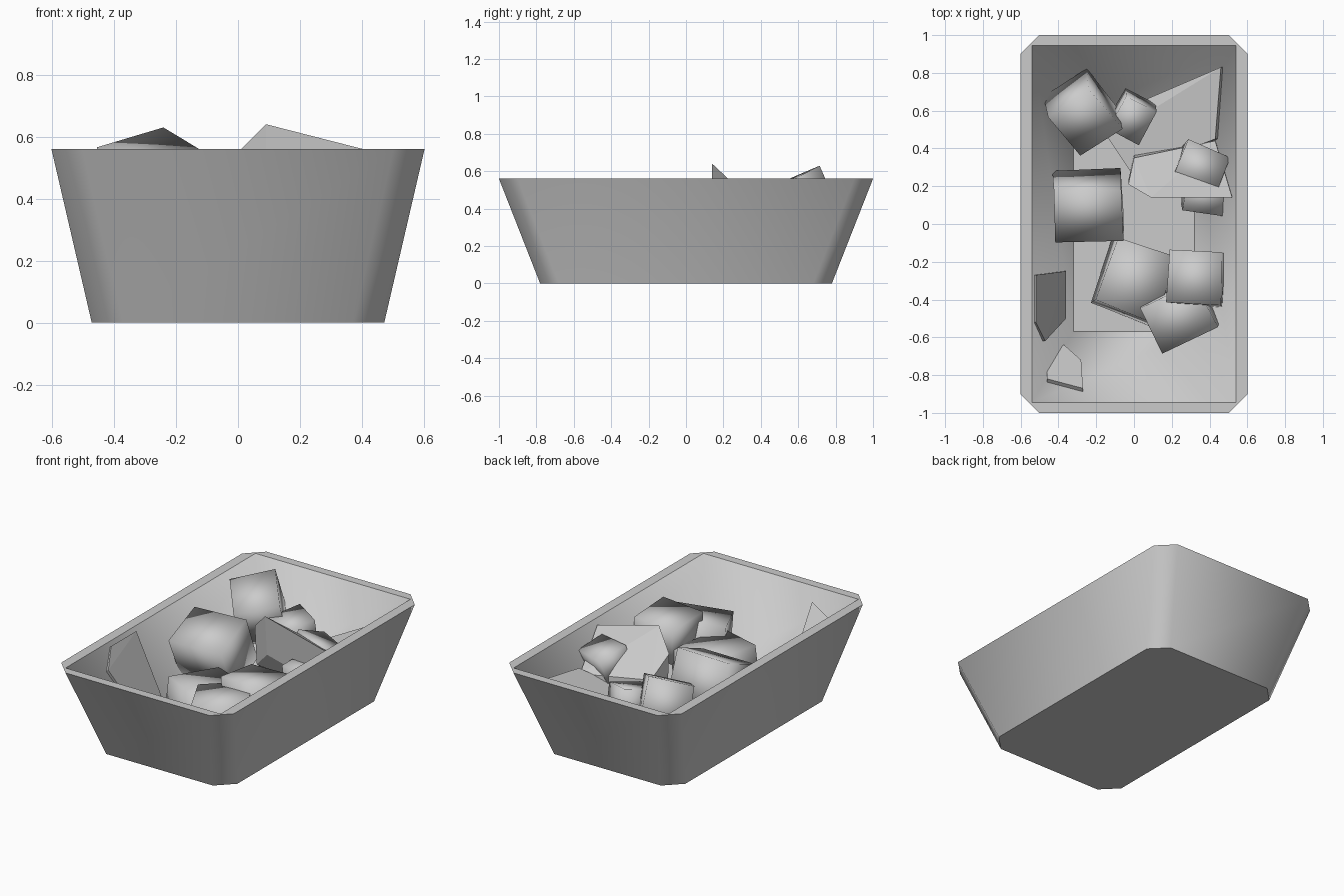
import bpy, bmesh, math, random
from mathutils import Vector, Euler

if "Cube" in bpy.data.objects:
    bpy.data.objects.remove(bpy.data.objects["Cube"])

random.seed(4)


def finish(bm, name, smooth_angle=None):
    bmesh.ops.recalc_face_normals(bm, faces=bm.faces)
    mesh = bpy.data.meshes.new(name)
    bm.to_mesh(mesh)
    bm.free()
    ob = bpy.data.objects.new(name, mesh)
    bpy.context.collection.objects.link(ob)
    if smooth_angle:
        bpy.ops.object.select_all(action='DESELECT')
        ob.select_set(True)
        bpy.context.view_layer.objects.active = ob
        bpy.ops.object.shade_smooth_by_angle(angle=math.radians(smooth_angle))
    return ob


def octagon(bm, hx, hy, c, z):
    # chamfered rectangle; c = 0 collapses to a plain rectangle
    pts = []
    for sx, sy in ((1, -1), (1, 1), (-1, 1), (-1, -1)):
        a = (sx * (hx - c), sy * hy, z)
        b = (sx * hx, sy * (hy - c), z)
        pts += [a, b] if sx * sy < 0 else [b, a]
    return [bm.verts.new(p) for p in pts]


# Tapered container with chamfered corners and a rectangular cavity
bm = bmesh.new()
rings = [octagon(bm, 0.472, 0.78, 0.10, 0),
         octagon(bm, 0.602, 1.00, 0.10, 0.56),
         octagon(bm, 0.54, 0.945, 0, 0.56),
         octagon(bm, 0.32, 0.57, 0, 0.05)]
for lo, hi in zip(rings, rings[1:]):
    for i in range(8):
        j = (i + 1) % 8
        bm.faces.new((lo[i], lo[j], hi[j], hi[i]))
bm.faces.new(rings[0])
bm.faces.new(rings[-1])
bmesh.ops.remove_doubles(bm, verts=bm.verts, dist=0.0001)
# Level edges stay crisp, corners between walls shade softly
for f in bm.faces:
    f.smooth = True
for e in bm.edges:
    e.smooth = abs(e.verts[0].co.z - e.verts[1].co.z) > 0.01
finish(bm, "container")


# Rough, softly shaded stones: location, size, tilt in degrees
def rock(name, loc, size, rot):
    bm = bmesh.new()
    bmesh.ops.create_cube(bm, size=1)
    r = Euler([math.radians(a) for a in rot])
    for v in bm.verts:
        p = Vector([c * s * random.uniform(0.95, 1.05) for c, s in zip(v.co, size)])
        p.rotate(r)
        v.co = p + Vector(loc)
    finish(bm, name, 100)


stones = [
    ((-0.27, 0.59, 0.42), (0.27, 0.29, 0.27), (22, -12, 35)),
    ((-0.01, 0.57, 0.35), (0.18, 0.20, 0.20), (12, 8, -28)),
    ((-0.24, 0.10, 0.36), (0.36, 0.29, 0.31), (22, -2, 2)),
    ((0.35, 0.30, 0.42), (0.24, 0.18, 0.16), (-18, 4, -22)),
    ((0.37, 0.15, 0.30), (0.22, 0.16, 0.22), (8, 4, -8)),
    ((0.00, -0.30, 0.21), (0.34, 0.36, 0.30), (-4, 4, -20)),
    ((0.33, -0.29, 0.38), (0.28, 0.27, 0.22), (-4, -4, -3)),
    ((0.24, -0.48, 0.29), (0.33, 0.26, 0.28), (6, -6, 26)),
]
for i, s in enumerate(stones):
    rock(f"stone_{i + 1}", *s)


# Flat-sided broken slabs
def slab(name, points, thick):
    bm = bmesh.new()
    top = [Vector(p) for p in points]
    for p in top:
        bm.verts.new(p)
        bm.verts.new(p + Vector(thick))
    res = bmesh.ops.convex_hull(bm, input=bm.verts)
    junk = [g for g in res["geom_interior"] if isinstance(g, bmesh.types.BMVert)]
    bmesh.ops.delete(bm, geom=junk, context='VERTS')
    bmesh.ops.dissolve_limit(bm, angle_limit=0.02, verts=bm.verts, edges=bm.edges)
    finish(bm, name)


slab("upright_slab", [(0.09, 0.14, 0.64), (0.52, 0.14, 0.53), (0.43, 0.44, 0.36),
                      (0.00, 0.35, 0.40), (-0.03, 0.21, 0.52)], (0, 0.02, -0.25))
slab("leaning_slab", [(-0.14, 0.46, 0.20), (0.04, 0.65, 0.24), (0.46, 0.83, 0.45),
                      (0.43, 0.45, 0.40), (-0.02, 0.28, 0.22)], (0.03, 0.0, -0.16))
slab("front_wall_slab", [(-0.46, -0.66, 0.20), (-0.37, -0.64, 0.18), (-0.28, -0.72, 0.29),
                         (-0.27, -0.87, 0.50), (-0.46, -0.82, 0.43)], (0, -0.03, -0.03))
slab("side_wall_slab", [(-0.52, -0.27, 0.54), (-0.52, -0.52, 0.54), (-0.47, -0.62, 0.44),
                        (-0.36, -0.50, 0.17), (-0.36, -0.25, 0.17)], (-0.03, 0, -0.03))
